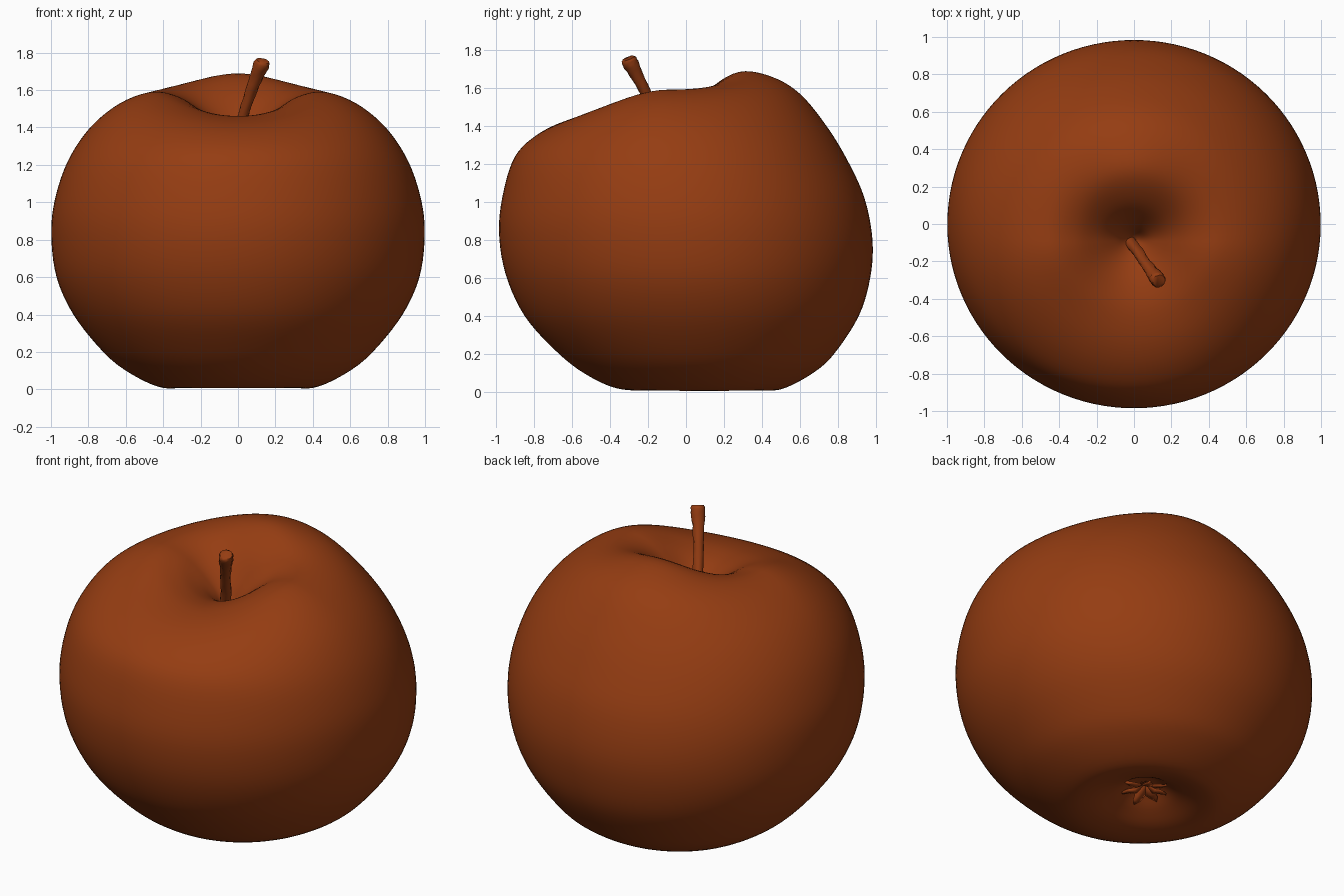
import bpy, bmesh, math, random
from mathutils import Vector

if "Cube" in bpy.data.objects:
    bpy.data.objects.remove(bpy.data.objects["Cube"])

random.seed(4)
skin = bpy.data.materials.new("russet_brown")
skin.diffuse_color = (0.30, 0.046, 0.006, 1)
skin.use_nodes = True
skin.node_tree.nodes["Principled BSDF"].inputs["Base Color"].default_value = skin.diffuse_color


def finish(name, bm):
    bmesh.ops.recalc_face_normals(bm, faces=bm.faces)
    mesh = bpy.data.meshes.new(name)
    bm.to_mesh(mesh)
    bm.free()
    mesh.materials.append(skin)
    for p in mesh.polygons:
        p.use_smooth = True
    ob = bpy.data.objects.new(name, mesh)
    bpy.context.collection.objects.link(ob)
    return ob


def spline(rows, sub):
    """Smooth a list of tuples with a Catmull-Rom curve."""
    out = []
    for i in range(len(rows) - 1):
        a, b, c, d = (rows[min(max(i + j, 0), len(rows) - 1)] for j in (-1, 0, 1, 2))
        for s in range(sub):
            t = s / sub
            out.append(tuple(0.5 * (2 * q + (r - p) * t + (2 * p - 5 * q + 4 * r - w) * t * t
                                    + (3 * q - p - 3 * r + w) * t ** 3)
                             for p, q, r, w in zip(a, b, c, d)))
    out.append(tuple(rows[-1]))
    return out


def skin_rings(bm, rings, cap=True):
    loops = [[bm.verts.new(p) for p in ring] for ring in rings]
    n = len(loops[0])
    for a, b in zip(loops, loops[1:]):
        for i in range(n):
            j = (i + 1) % n
            bm.faces.new((a[i], a[j], b[j], b[i]))
    if cap:
        bm.faces.new(loops[0])
        bm.faces.new(loops[-1])


# Apple body: centre y, front y, front z, side x, side z, back y, back z
profile = [
    (.10, .09, .13, .01, .13, .11, .13),
    (.10, .02, .12, .08, .12, .18, .12),
    (.10, -.08, .06, .18, .06, .28, .06),
    (.10, -.21, .012, .31, .012, .42, .012),
    (.10, -.37, .02, .43, .015, .52, .02),
    (.08, -.54, .10, .60, .10, .67, .10),
    (.06, -.69, .22, .73, .21, .78, .20),
    (.04, -.85, .40, .88, .40, .91, .40),
    (.02, -.95, .62, .97, .60, .97, .60),
    (.00, -.985, .85, .998, .82, .982, .80),
    (-.02, -.96, 1.06, .98, 1.01, .94, 1.02),
    (-.04, -.90, 1.24, .91, 1.22, .85, 1.22),
    (-.06, -.79, 1.35, .79, 1.40, .74, 1.40),
    (-.08, -.64, 1.425, .63, 1.53, .60, 1.57),
    (-.09, -.47, 1.46, .46, 1.59, .45, 1.66),
    (-.09, -.33, 1.45, .32, 1.565, .28, 1.685),
    (-.09, -.22, 1.41, .20, 1.49, .12, 1.59),
    (-.09, -.15, 1.36, .10, 1.40, .00, 1.43),
    (-.09, -.11, 1.32, .04, 1.33, -.05, 1.34),
    (-.09, -.10, 1.31, .01, 1.31, -.08, 1.31),
]
SIDES = 112
rings = []
for cy, yf, zf, sx, zs, yb, zb in spline(profile, 5):
    ring = []
    for i in range(SIDES):
        a = 2 * math.pi * i / SIDES
        s = math.sin(a)
        reach, z_end = (yb - cy, zb) if s > 0 else (cy - yf, zf)
        ring.append((sx * math.cos(a), cy + s * reach, zs + s * s * (z_end - zs)))
    rings.append(ring)
bm = bmesh.new()
skin_rings(bm, rings)
finish("apple_body", bm)

# Stem: gently bent, knobbly tube with a flared tip
path = spline([(-.03, -.09, 1.27, .034), (.015, -.14, 1.42, .030), (.055, -.20, 1.55, .029),
               (.095, -.255, 1.66, .033), (.125, -.295, 1.735, .042), (.132, -.305, 1.757, .034)], 4)
rings = []
for k, (x, y, z, r) in enumerate(path):
    d = Vector(path[min(k + 1, len(path) - 1)][:3]) - Vector(path[max(k - 1, 0)][:3])
    u = d.normalized().cross(Vector((0, 1, 0))).normalized()
    v = d.normalized().cross(u)
    ring = []
    for i in range(14):
        a = 2 * math.pi * i / 14
        rr = r * random.uniform(.92, 1.08)
        ring.append(Vector((x, y, z)) + (u * math.cos(a) + v * math.sin(a)) * rr)
    rings.append(ring)
bm = bmesh.new()
skin_rings(bm, rings)
finish("stem", bm)
bpy.context.view_layer.objects.active = bpy.data.objects["stem"]
bpy.data.objects["stem"].select_set(True)
bpy.ops.object.shade_smooth_by_angle(angle=math.radians(50))

# Dried sepals in the bottom hollow
bm = bmesh.new()
for i in range(7):
    a = 2 * math.pi * i / 7 + random.uniform(-.2, .2)
    out = Vector((math.cos(a), math.sin(a), 0))
    across = Vector((-out.y, out.x, 0))
    reach = random.uniform(.11, .15)
    curl = random.uniform(-.01, .03)
    leaf = []
    for t, w, z in ((.1, .03, .12), (.4, .035, .085), (.75, .024, .06 + curl), (1, .006, .055 + curl)):
        c = Vector((0, .1, z)) + out * reach * t
        up = Vector((0, 0, .009))
        leaf.append([c - across * w, c - up, c + across * w, c + up])
    skin_rings(bm, leaf)
finish("sepals", bm)
